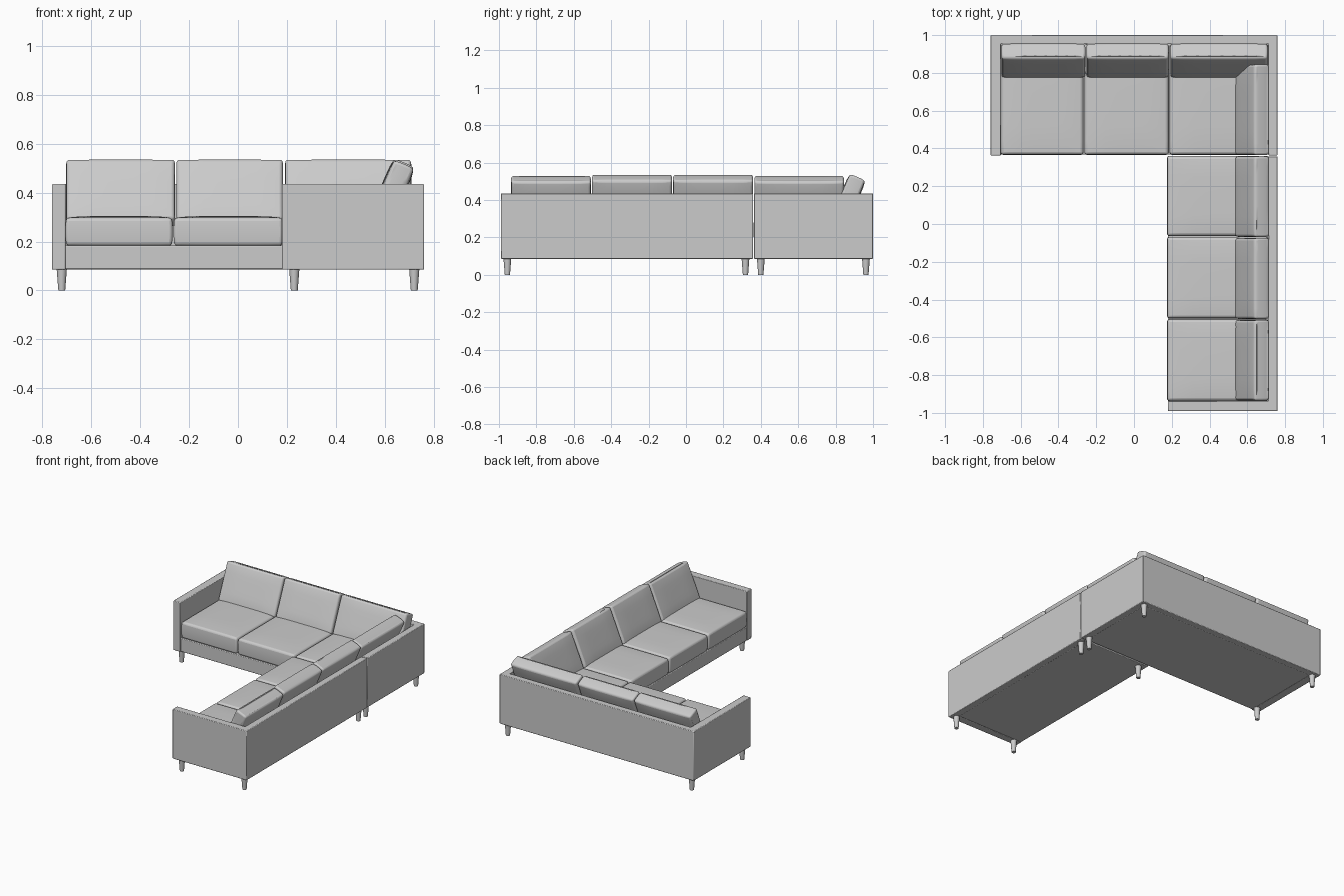
import bpy, bmesh, math
from mathutils import Vector, Matrix

if "Cube" in bpy.data.objects:
    bpy.data.objects.remove(bpy.data.objects["Cube"])

fabric = bpy.data.materials.new("light grey fabric")
fabric.diffuse_color = (0.6, 0.6, 0.6, 1)
fabric.use_nodes = True
fabric.node_tree.nodes["Principled BSDF"].inputs["Base Color"].default_value = fabric.diffuse_color


def finish(name, bm, bevel=0.0, segments=2, angle=35):
    bmesh.ops.recalc_face_normals(bm, faces=bm.faces)
    mesh = bpy.data.meshes.new(name)
    bm.to_mesh(mesh)
    bm.free()
    obj = bpy.data.objects.new(name, mesh)
    bpy.context.collection.objects.link(obj)
    mesh.materials.append(fabric)
    if bevel:
        mod = obj.modifiers.new("soft edges", 'BEVEL')
        mod.width = bevel
        mod.segments = segments
        mod.limit_method = 'ANGLE'
        mod.angle_limit = math.radians(50)
    bpy.ops.object.select_all(action='DESELECT')
    obj.select_set(True)
    bpy.context.view_layer.objects.active = obj
    bpy.ops.object.shade_smooth_by_angle(angle=math.radians(angle))
    return obj


def prism(name, plan, z0, z1, bevel=0.004):
    """Vertical extrusion of a floor plan outline."""
    bm = bmesh.new()
    face = bm.faces.new([bm.verts.new((x, y, z0)) for x, y in plan])
    top = bmesh.ops.extrude_face_region(bm, geom=[face])
    bmesh.ops.translate(bm, vec=(0, 0, z1 - z0),
                        verts=[g for g in top["geom"] if isinstance(g, bmesh.types.BMVert)])
    return finish(name, bm, bevel)


def rect(x0, x1, y0, y1):
    return [(x0, y0), (x1, y0), (x1, y1), (x0, y1)]


def cushion(name, size, matrix, puff, bevel=0.013):
    """Padded box, its two large z faces swelling towards the middle."""
    bm = bmesh.new()
    bmesh.ops.create_cube(bm, size=2)
    bmesh.ops.subdivide_edges(bm, edges=bm.edges, cuts=7, use_grid_fill=True)
    for v in bm.verts:
        u, w, t = v.co
        swell = puff * ((1 - u ** 4) * (1 - w ** 4)) ** 0.7 * t
        side = 0.003 * (1 - t * t)
        v.co = Vector((u * (size[0] / 2 - 0.003 + side),
                       w * (size[1] / 2 - 0.003 + side),
                       t * size[2] / 2 + swell))
    bm.transform(matrix)
    return finish(name, bm, bevel, 3)


def seat(name, x0, x1, y0, y1):
    z0, z1 = 0.183, 0.297
    mid = Matrix.Translation(((x0 + x1) / 2, (y0 + y1) / 2, (z0 + z1) / 2))
    cushion(name, (x1 - x0, y1 - y0, z1 - z0), mid, 0.007)


TILT = math.radians(23)
THICK, HIGH = 0.088, 0.27


def back_cushion(name, along, a0, a1, front, lift=0.0):
    """Leaning cushion; 'front' is where its face meets the seat."""
    up = Vector((0, math.sin(TILT), math.cos(TILT)))
    rear = Vector((0, math.cos(TILT), -math.sin(TILT)))
    across = Vector((1, 0, 0))
    if along == 'Y':                       # lean towards +x instead of +y
        up, rear = (Vector((v.y, 0, v.z)) for v in (up, rear))
        across = Vector((0, 1, 0))
        base = Vector((front, (a0 + a1) / 2, 0.291 + lift))
    else:
        base = Vector(((a0 + a1) / 2, front, 0.291 + lift))
    mid = base + up * HIGH / 2 + rear * THICK / 2
    m = Matrix((across, up, rear)).transposed().to_4x4()
    m.translation = mid
    cushion(name, (a1 - a0, HIGH, THICK), m, 0.006)


# Rear section: U-shaped wall around a seat base
prism("rear_section_walls",
      [(-0.76, 0.363), (-0.705, 0.363), (-0.705, 0.953), (0.712, 0.953),
       (0.712, 0.363), (0.76, 0.363), (0.76, 1.0), (-0.76, 1.0)], 0.085, 0.435)
prism("rear_section_base", rect(-0.707, 0.714, 0.367, 0.955), 0.087, 0.183)

# Side section: L-shaped wall around a seat base
prism("side_section_walls",
      [(0.18, -0.99), (0.76, -0.99), (0.76, 0.358), (0.712, 0.358),
       (0.712, -0.937), (0.18, -0.937)], 0.085, 0.435)
prism("side_section_base", rect(0.18, 0.714, -0.939, 0.358), 0.087, 0.183)

# Seat cushions
for i, (x0, x1) in enumerate([(-0.705, -0.267), (-0.263, 0.184), (0.188, 0.712)]):
    seat(f"rear_seat_{i + 1}", x0, x1, 0.366, 0.953)
for i, (y0, y1) in enumerate([(-0.937, -0.504), (-0.5, -0.068), (-0.064, 0.361)]):
    seat(f"side_seat_{i + 1}", 0.175, 0.712, y0, y1)

# Back cushions
for i, (x0, x1) in enumerate([(-0.702, -0.257), (-0.252, 0.184), (0.192, 0.708)]):
    back_cushion(f"rear_back_cushion_{i + 1}", 'X', x0, x1, 0.772)
for i, (y0, y1) in enumerate([(-0.935, -0.508), (-0.503, -0.074),
                              (-0.069, 0.359), (0.365, 0.845)]):
    back_cushion(f"side_back_cushion_{i + 1}", 'Y', y0, y1, 0.533,
                 -0.006 if i in (0, 3) else 0)

# Tapered legs
spots = [(x, y) for x in (-0.72, 0.72) for y in (0.4, 0.962)]
spots += [(x, y) for x in (0.23, 0.72) for y in (-0.955, 0.318)]
for i, (x, y) in enumerate(spots):
    bm = bmesh.new()
    bmesh.ops.create_cone(bm, cap_ends=True, segments=16, radius1=0.014, radius2=0.021,
                          depth=0.09, matrix=Matrix.Translation((x, y, 0.045)))
    finish(f"leg_{i + 1}", bm)
